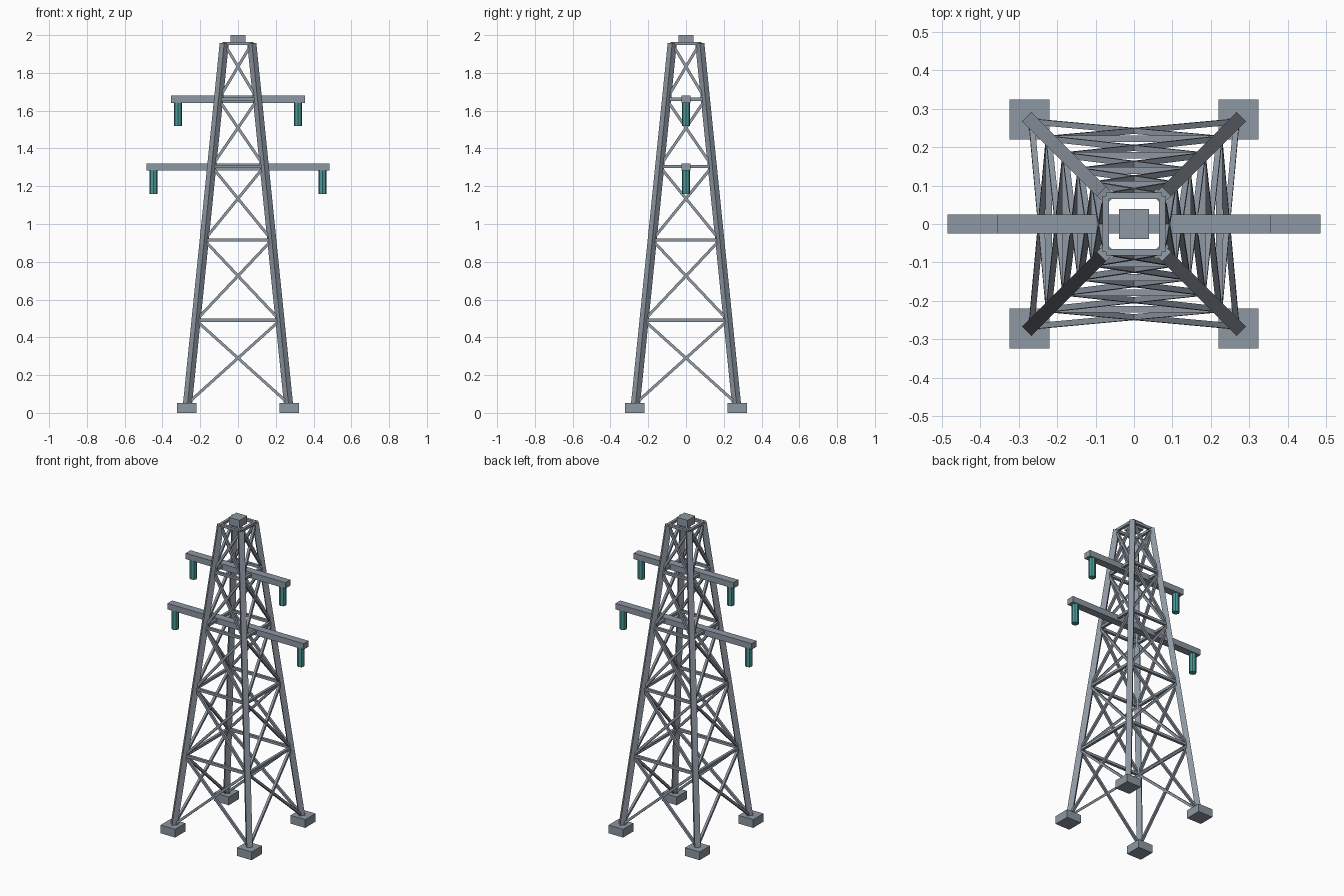
import bpy
from mathutils import Matrix, Vector

cube = bpy.data.objects.get("Cube")
if cube:
    bpy.data.objects.remove(cube, do_unlink=True)


def material(name, rgb):
    mat = bpy.data.materials.new(name)
    mat.use_nodes = True
    mat.diffuse_color = (*rgb, 1)
    mat.node_tree.nodes["Principled BSDF"].inputs["Base Color"].default_value = (*rgb, 1)
    return mat


STEEL = material("grey_steel", (0.27, 0.31, 0.36))
TEAL = material("teal_glass", (0.07, 0.33, 0.32))


def finish(name, mat):
    obj = bpy.context.object
    obj.name = name
    obj.data.materials.append(mat)
    return obj


def box(name, centre, size):
    bpy.ops.mesh.primitive_cube_add(size=1, location=centre)
    obj = finish(name, STEEL)
    obj.scale = size
    return obj


def beam(name, a, b, width, outward):
    """Square bar from a to b with one face turned outward."""
    a, b = Vector(a), Vector(b)
    along = (b - a).normalized()
    side = along.cross(Vector(outward)).normalized()
    normal = side.cross(along)
    rot = Matrix((side, normal, along)).transposed().to_4x4()
    obj = box(name, (0, 0, 0), (1, 1, 1))
    size = Matrix.Diagonal((width, width, (b - a).length, 1))
    obj.matrix_world = Matrix.Translation((a + b) / 2) @ rot @ size


def spread(z):
    """Distance of the leg axis from the centre planes at height z."""
    return 0.272 - 0.1017 * z


LEVELS = [0.05, 0.49, 0.915, 1.305, 1.66, 1.955]
BASE, TOP = LEVELS[0], LEVELS[-1]

# Footings and tapering corner legs
for sx in (-1, 1):
    for sy in (-1, 1):
        tag = ("front" if sy < 0 else "back") + ("_left" if sx > 0 else "_right")
        box(tag + "_footing", (sx * 0.272, sy * 0.272, 0.0265), (0.104, 0.104, 0.053))
        lo, hi = spread(BASE), spread(TOP)
        beam(tag + "_leg", (sx * lo, sy * lo, BASE), (sx * hi, sy * hi, TOP),
             0.034, (sx, sy, 0))

# Lattice on the four sides: crossed diagonals and a horizontal per panel
for i, side in enumerate(("front", "left", "back", "right")):
    turn = Matrix.Rotation(i * 1.5707963, 3, "Z")

    def node(sign, z):
        return turn @ Vector((sign * spread(z), -spread(z), z))

    out = turn @ Vector((0, -1, 0))
    for low, high in zip(LEVELS, LEVELS[1:]):
        for s in (-1, 1):
            beam(side + "_diagonal", node(s, low), node(-s, high), 0.015, out)
        beam(side + "_horizontal", node(-1, high), node(1, high), 0.017, out)

# Crossarms with hanging insulators
for name, z, reach, hang in (("lower", 1.302, 0.485, 0.447), ("upper", 1.66, 0.355, 0.318)):
    box(name + "_crossarm", (0, 0, z), (2 * reach, 0.049, 0.038))
    for s, tag in ((-1, "right"), (1, "left")):
        bpy.ops.mesh.primitive_cylinder_add(vertices=8, radius=0.022, depth=0.125,
                                            location=(s * hang, 0, z - 0.08))
        finish(name + "_insulator_" + tag, TEAL)

# Peak block
box("peak_cap", (0, 0, 1.976), (0.077, 0.077, 0.048))
